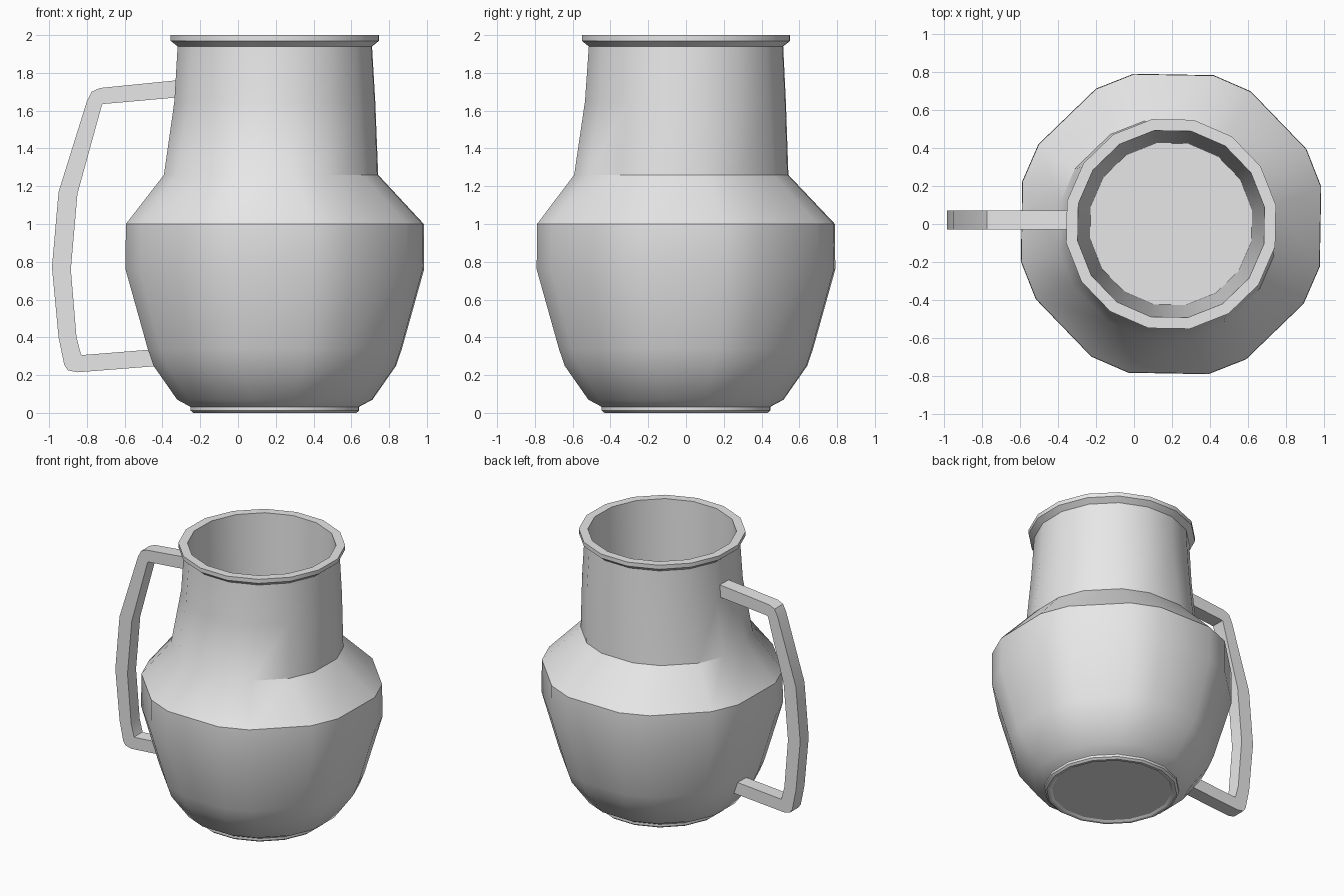
import bpy, bmesh, math

cube = bpy.data.objects.get("Cube")
if cube:
    bpy.data.objects.remove(cube, do_unlink=True)

clay = bpy.data.materials.new("grey_clay")
clay.use_nodes = True
clay.diffuse_color = (0.8, 0.8, 0.8, 1)
clay.node_tree.nodes["Principled BSDF"].inputs["Base Color"].default_value = (0.8, 0.8, 0.8, 1)


def finish(name, bm, angle):
    bmesh.ops.recalc_face_normals(bm, faces=bm.faces)
    mesh = bpy.data.meshes.new(name)
    bm.to_mesh(mesh)
    bm.free()
    mesh.materials.append(clay)
    obj = bpy.data.objects.new(name, mesh)
    bpy.context.collection.objects.link(obj)
    bpy.ops.object.select_all(action='DESELECT')
    obj.select_set(True)
    bpy.context.view_layer.objects.active = obj
    bpy.ops.object.shade_smooth_by_angle(angle=math.radians(angle))


CENTER = 0.195
EVEN = 11.25  # half-angle of a side when all sixteen sides are equal


def ring(bm, z, half_width, half_angle=EVEN, dx=0, dy=0):
    """Sixteen-sided ring, alternating wide and narrow sides."""
    radius = half_width / math.cos(math.radians(half_angle))
    verts = []
    for i in range(8):
        for side in (-1, 1):
            a = math.radians(45 * i + side * half_angle - 1)
            verts.append(bm.verts.new((CENTER + dx + radius * math.cos(a),
                                       dy + radius * math.sin(a), z)))
    return verts


# Jug: foot recess, foot, belly, shoulder, neck, rim, then the inside wall
sections = [
    (0.01, 0.395), (0, 0.41), (0, 0.43), (0.012, 0.445), (0.03, 0.445),
    (0.035, 0.45, 12), (0.07, 0.515, 13), (0.25, 0.64, 14), (0.34, 0.67, 15),
    (0.76, 0.787, 15), (1.0, 0.785, 15),
    (1.26, 0.565, 13, -0.02, -0.025), (1.65, 0.53, EVEN, 0, -0.003), (1.94, 0.513),
    (1.97, 0.55), (2.0, 0.55), (2.0, 0.49), (0.08, 0.425),
]
bm = bmesh.new()
rings = [ring(bm, *s) for s in sections]
for low, high in zip(rings, rings[1:]):
    for i in range(16):
        j = (i + 1) % 16
        bm.faces.new((low[i], low[j], high[j], high[i]))
bm.faces.new(rings[0])
bm.faces.new(rings[-1])
finish("jug_body", bm, 32)

# Handle: flat bar swept along matching outer and inner outlines
outer = [(-0.30, 1.763), (-0.73, 1.72), (-0.775, 1.70), (-0.80, 1.65), (-0.95, 1.17),
         (-0.985, 0.77), (-0.95, 0.40), (-0.92, 0.255), (-0.90, 0.225), (-0.85, 0.215),
         (-0.40, 0.25)]
inner = [(-0.30, 1.672), (-0.717, 1.635), (-0.719, 1.632), (-0.721, 1.628), (-0.85, 1.16),
         (-0.885, 0.76), (-0.855, 0.40), (-0.832, 0.312), (-0.83, 0.308), (-0.826, 0.306),
         (-0.40, 0.34)]
bm = bmesh.new()
bars = [[bm.verts.new((x, y, z)) for (x, z), y in zip((o, o, n, n), (-0.03, 0.07, 0.07, -0.03))]
        for o, n in zip(outer, inner)]
for a, b in zip(bars, bars[1:]):
    for i in range(4):
        j = (i + 1) % 4
        bm.faces.new((a[i], a[j], b[j], b[i]))
bm.faces.new(bars[0])
bm.faces.new(bars[-1])
finish("handle", bm, 32)
